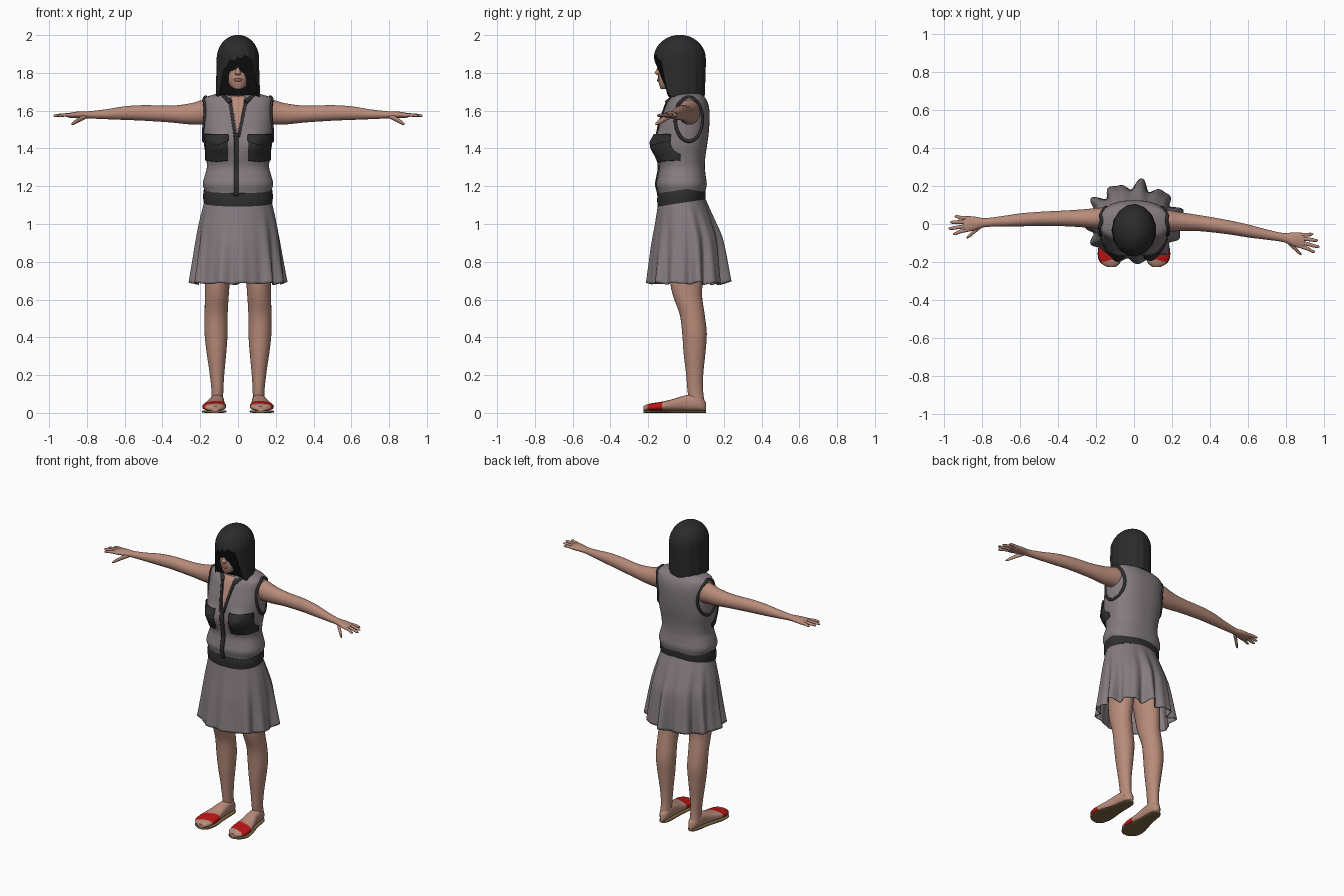
import bpy, bmesh, math
from math import sin, cos, pi, exp, copysign, sqrt

if "Cube" in bpy.data.objects:
    bpy.data.objects.remove(bpy.data.objects["Cube"])


def material(name, rgb):
    m = bpy.data.materials.new(name)
    m.diffuse_color = (*rgb, 1)
    m.use_nodes = True
    m.node_tree.nodes["Principled BSDF"].inputs["Base Color"].default_value = m.diffuse_color
    return m


SKIN = material("skin", (0.48, 0.26, 0.195))
GREY = material("grey cloth", (0.235, 0.2, 0.215))
BLACK = material("black trim", (0.028, 0.028, 0.028))
HAIR = material("dark hair", (0.024, 0.024, 0.025))
RED = material("red shoe", (0.5, 0.008, 0.008))
SOLE = material("olive sole", (0.2, 0.14, 0.055))
LIP = material("lips", (0.3, 0.115, 0.1))


def sample(rows, t):
    """Smooth interpolation of rows keyed by their first column."""
    rows = sorted(rows)
    n = len(rows)
    t = min(max(t, rows[0][0]), rows[-1][0])
    i = max(k for k in range(n - 1) if rows[k][0] <= t + 1e-9)
    h = rows[i + 1][0] - rows[i][0]
    s = (t - rows[i][0]) / h

    def slope(k, c):
        a, b = rows[max(k - 1, 0)], rows[min(k + 1, n - 1)]
        return (b[c] - a[c]) / (b[0] - a[0])
    return [(2*s**3 - 3*s*s + 1) * rows[i][c] + (s**3 - 2*s*s + s) * h * slope(i, c)
            + (3*s*s - 2*s**3) * rows[i + 1][c] + (s**3 - s*s) * h * slope(i + 1, c)
            for c in range(1, len(rows[0]))]


def oval(a, n=2.0):
    return (copysign(abs(sin(a)) ** (2 / n), sin(a)), -copysign(abs(cos(a)) ** (2 / n), cos(a)))


def finish(name, bm, mats, rule=None, thick=0):
    bmesh.ops.recalc_face_normals(bm, faces=bm.faces)
    me = bpy.data.meshes.new(name)
    for f in bm.faces:
        f.smooth = True
        if rule:
            f.material_index = rule(f.calc_center_median())
    bm.to_mesh(me)
    bm.free()
    for m in mats:
        me.materials.append(m)
    me.set_sharp_from_angle(angle=0.9)
    ob = bpy.data.objects.new(name, me)
    bpy.context.collection.objects.link(ob)
    if thick:
        mod = ob.modifiers.new("thickness", 'SOLIDIFY')
        mod.thickness, mod.offset = thick, 0
    return ob


def surface(name, f, nu, nv, mats, closed=True, cap=True, rule=None, thick=0):
    bm = bmesh.new()
    cols = nu if closed else nu + 1
    g = [[bm.verts.new(f(i / nu, j / nv)) for i in range(cols)] for j in range(nv + 1)]
    for j in range(nv):
        for i in range(nu):
            k = (i + 1) % cols
            bm.faces.new((g[j][i], g[j][k], g[j + 1][k], g[j + 1][i]))
    if closed and cap:
        bm.faces.new(g[0])
        bm.faces.new(g[-1])
    return finish(name, bm, mats, rule, thick)


def loft(name, rows, mats, axis='z', n=2.0, nu=28, nv=36, rule=None):
    """Rows: position on axis, two centre coordinates, two radii."""
    lo, hi = min(rows)[0], max(rows)[0]

    def f(u, v):
        t = lo + (hi - lo) * v
        c1, c2, r1, r2 = sample(rows, t)
        d1, d2 = oval(2 * pi * u, n)
        a, b = c1 + d1 * r1, c2 + d2 * r2
        return {'x': (t, a, b), 'y': (a, t, b), 'z': (a, b, t)}[axis]
    return surface(name, f, nu, nv, mats, rule=rule)


def ball(name, loc, scale, mat):
    bm = bmesh.new()
    bmesh.ops.create_uvsphere(bm, u_segments=16, v_segments=10, radius=1)
    for v in bm.verts:
        v.co = [l + c * s for l, c, s in zip(loc, v.co, scale)]
    finish(name, bm, [mat])


def tube(name, pts, r, mat, closed=False):
    cu = bpy.data.curves.new(name, 'CURVE')
    cu.dimensions, cu.bevel_depth, cu.bevel_resolution, cu.use_fill_caps = '3D', r, 3, True
    sp = cu.splines.new('POLY')
    sp.points.add(len(pts) - 1)
    for p, q in zip(sp.points, pts):
        p.co = (*q, 1)
    sp.use_cyclic_u = closed
    cu.materials.append(mat)
    bpy.context.collection.objects.link(bpy.data.objects.new(name, cu))


# Blouse: height, half width, front y, back y
TORSO = [(1.12, .17, -.14, .095), (1.17, .175, -.148, .102), (1.21, .186, -.157, .11),
         (1.25, .178, -.15, .105), (1.30, .165, -.142, .1), (1.36, .17, -.15, .103),
         (1.42, .18, -.155, .112), (1.48, .184, -.15, .12), (1.54, .185, -.138, .124),
         (1.60, .185, -.117, .124), (1.64, .184, -.102, .116), (1.67, .174, -.082, .1),
         (1.69, .11, -.06, .08), (1.70, .06, -.05, .06)]
N = 2.4


def bust(x, z):
    return .042 * exp(-((abs(x) - .1) / .055) ** 2 - ((z - 1.415) / .06) ** 2)


def torso(u, v):
    z = 1.12 + .58 * v
    w, fr, bk = sample(TORSO, z)
    dx, dy = oval(2 * pi * u, N)
    y = (fr + bk) / 2 + dy * (bk - fr) / 2
    return (w * dx, y + bust(w * dx, z) * min(dy, 0), z)


def front(x, z, off):
    w, fr, bk = sample(TORSO, z)
    k = max(0, 1 - min(1, abs(x / w)) ** N) ** (1 / N)
    return (x, (fr + bk) / 2 - k * ((bk - fr) / 2 + bust(x, z)) - off, z)


def patch(name, fx, off, mat, nu=12, nv=20):
    surface(name, lambda u, v: front(*fx(u, v), off), nu, nv, [mat], closed=False, thick=.007)


surface("blouse", torso, 80, 70, [GREY])
patch("neck_opening", lambda u, v: ((u - .5) * .075 * v, 1.47 + .205 * v), .002, SKIN)
patch("button_placket", lambda u, v: (-.02 + .026 * u, 1.15 + .33 * v), .004, BLACK, 4, 30)
for side, s in (("left", -1), ("right", 1)):
    patch(side + "_neck_trim", lambda u, v: (s * (.036 * v + .016 * u) - .006 * (1 - v),
                                             1.46 + .195 * v), .004, BLACK, 4)
    patch(side + "_pocket", lambda u, v: (s * (.056 + .116 * u),
          1.33 + .135 * v + .012 * abs(u - .5) * (1 - v)), .006, BLACK)
    patch(side + "_pocket_flap", lambda u, v: (s * (.052 + .123 * u),
          1.475 - (1 - v) * (.06 - .05 * abs(u - .5))), .011, BLACK)
    # Armhole edging wrapped on the side of the blouse
    hole = []
    for i in range(48):
        a = 2 * pi * i / 48
        y, z = .015 + .072 * sin(a), 1.555 + .117 * cos(a)
        w, fr, bk = sample(TORSO, z)
        k = abs(y - (fr + bk) / 2) / ((bk - fr) / 2)
        hole.append((s * w * max(0, 1 - k ** N) ** (1 / N), y, z))
    tube(side + "_armhole_trim", hole, .009, BLACK, True)
    collar = [(0, 0, .078, 1.698), (1, .07, .05, 1.697), (2, .095, 0, 1.69),
              (3, .075, -.06, 1.672), (4, .036, -.1, 1.642)]
    pts = [sample(collar, i / 4) for i in range(17)]
    tube(side + "_collar", [(s * x, y, z) for x, y, z in pts], .014, BLACK)


# Belt and pleated skirt, both tipped down at the front
def belt(u, v):
    dx, dy = oval(2 * pi * u, 2.2)
    k = 1 + .02 * sin(pi * v)
    y = -.024 + .126 * dy * k
    return (.181 * dx * k, y, 1.112 + .07 * v + .15 * (y + .02))


SKIRT = [(1.13, -.025, .174, .12), (1.0, -.008, .203, .155), (.9, .002, .218, .18),
         (.685, .004, .243, .202)]


def skirt(u, v):
    a = 2 * pi * u
    z = 1.13 - .445 * v
    cy, rx, ry = sample(SKIRT, z)
    wave = .017 * v ** 1.4 * (sin(11 * a) + .6 * sin(17 * a + 1)) * (.6 + .35 * (1 - cos(a)))
    x, y = (rx + wave) * sin(a), cy - (ry + wave) * cos(a)
    return (x, y, z + .15 * (y + .02) * (1 - v) + .3 * wave * v)


surface("belt", belt, 64, 6, [BLACK])
surface("skirt", skirt, 180, 30, [GREY], cap=False, thick=.005)

# Legs, feet, soles
LEG = [(1.0, .085, 0, .083, .1), (.85, .095, 0, .078, .095), (.7, .108, .002, .066, .087),
       (.62, .112, .008, .063, .077), (.52, .116, .033, .061, .066), (.42, .116, .045, .061, .065),
       (.32, .114, .045, .052, .058), (.2, .111, .046, .038, .045), (.11, .109, .05, .031, .041),
       (.05, .11, .06, .032, .04)]
FOOT = [(.106, .106, .012, .045), (.09, .107, .026, .065), (.05, .109, .035, .085),
        (-.01, .113, .04, .08), (-.07, .12, .051, .062), (-.13, .125, .062, .048),
        (-.18, .127, .06, .04), (-.21, .124, .045, .033), (-.226, .12, .02, .024)]
for side, s in (("left", -1), ("right", 1)):
    loft(side + "_leg", [(z, s * x, y, a, b) for z, x, y, a, b in LEG], [SKIN])
    loft(side + "_foot", [(y, s * x, .011 + h / 2, w, h / 2) for y, x, w, h in FOOT],
         [SKIN, RED], 'y', 2.5, 32, 60,
         lambda c: int(-.19 < c.y + .25 * (abs(c.x) - .12) < -.11))
    loft(side + "_sole", [(y, s * x, .007, w + .002, .007) for y, x, w, h in FOOT],
         [SOLE], 'y', 4, 32, 40)

# Arms with palms, fingers and thumbs; each arm sweeps forward differently
ARM = [(.12, 1.59, .055, .066), (.18, 1.592, .056, .066), (.25, 1.583, .049, .056),
       (.35, 1.582, .042, .045), (.5, 1.588, .037, .041), (.6, 1.587, .034, .036),
       (.7, 1.581, .027, .026), (.79, 1.578, .024, .019), (.84, 1.578, .036, .018),
       (.88, 1.576, .041, .015), (.9, 1.575, .036, .011)]
SWEEP = {-1: [(.1, .03), (.5, .027), (.8, .006), (1, -.01)],
         1: [(.1, .022), (.4, -.002), (.75, -.065), (1, -.108)]}
for side, s in (("left", -1), ("right", 1)):
    def cy(x):
        return sample(SWEEP[s], x)[0]
    loft(side + "_arm", [(s * x, cy(x), z, a, b) for x, z, a, b in ARM], [SKIN], 'x', nv=60)
    for k, (off, tip) in enumerate(((-.03, .955), (-.01, .978), (.011, .97), (.03, .945))):
        loft(f"{side}_finger_{k + 1}", [
            (s * .87, cy(.87) + off, 1.576, .010, .010),
            (s * .92, cy(.92) + off * 1.25, 1.577, .010, .009),
            (s * (tip - .012), cy(tip) + off * 1.5, 1.574, .008, .007),
            (s * tip, cy(tip) + off * 1.5, 1.573, .003, .003)], [SKIN], 'x', nu=12, nv=12)
    loft(side + "_thumb", [
        (s * .80, cy(.80) - .01, 1.572, .013, .013), (s * .84, cy(.84) - .04, 1.553, .013, .013),
        (s * .87, cy(.87) - .064, 1.535, .010, .010), (s * .882, cy(.88) - .072, 1.528, .004, .004)],
         [SKIN], 'x', nu=12, nv=12)

# Neck and head
loft("neck", [(1.6, 0, .01, .07, .07), (1.67, 0, .0, .06, .062), (1.72, 0, -.01, .053, .056),
              (1.8, 0, -.02, .055, .06)], [SKIN])
HEAD = [(1.715, 0, -.115, .018, .02), (1.725, 0, -.1, .036, .038), (1.75, 0, -.075, .055, .07),
        (1.79, 0, -.052, .069, .095), (1.84, 0, -.042, .077, .1), (1.89, 0, -.04, .081, .106),
        (1.93, 0, -.035, .076, .1), (1.97, 0, -.03, .045, .06)]
loft("head", HEAD, [SKIN], n=2.15, nv=40)
loft("nose", [(1.843, 0, -.136, .007, .008), (1.815, 0, -.142, .011, .015),
              (1.8, 0, -.144, .017, .022), (1.788, 0, -.14, .012, .014)], [SKIN], nu=16, nv=12)
ball("lips", (0, -.145, 1.762), (.024, .008, .009), LIP)
for side, s in (("left", -1), ("right", 1)):
    ball(side + "_eye", (s * .034, -.131, 1.842), (.016, .007, .005), BLACK)
    ball(side + "_brow", (s * .035, -.134, 1.862), (.02, .006, .003), HAIR)


# Hair: a domed shell with swept fringe and an opening for the face
def step(a, b, t):
    t = min(1, max(0, (t - a) / (b - a)))
    return t * t * (3 - 2 * t)


def hair(u, v):
    a = 2 * pi * u - pi
    edge = 1.885 + .035 * sin(a) * (abs(a) < pi / 2) - .012 * abs(sin(9 * a))
    edge -= .05 * step(.4, .85, abs(a))
    edge += (1.68 + .006 * sin(13 * a) - edge) * step(.75, 1.15, abs(a))
    z = 1.995 - (1.995 - edge) * v * v
    w = min(1, (1.995 - z) / .12)
    r = sqrt(max(0, 1 - (1 - w) ** 2)) * (1 + .012 * v * sin(15 * a)) + .002
    low = step(1.86, 1.7, z) if z > 1.86 else step(0, 1, (1.86 - z) / .16)
    return ((.106 + .004 * low) * r * sin(a), -.033 - (.131 - .004 * low) * r * cos(a), z)


surface("hair", hair, 120, 40, [HAIR], thick=.012)
